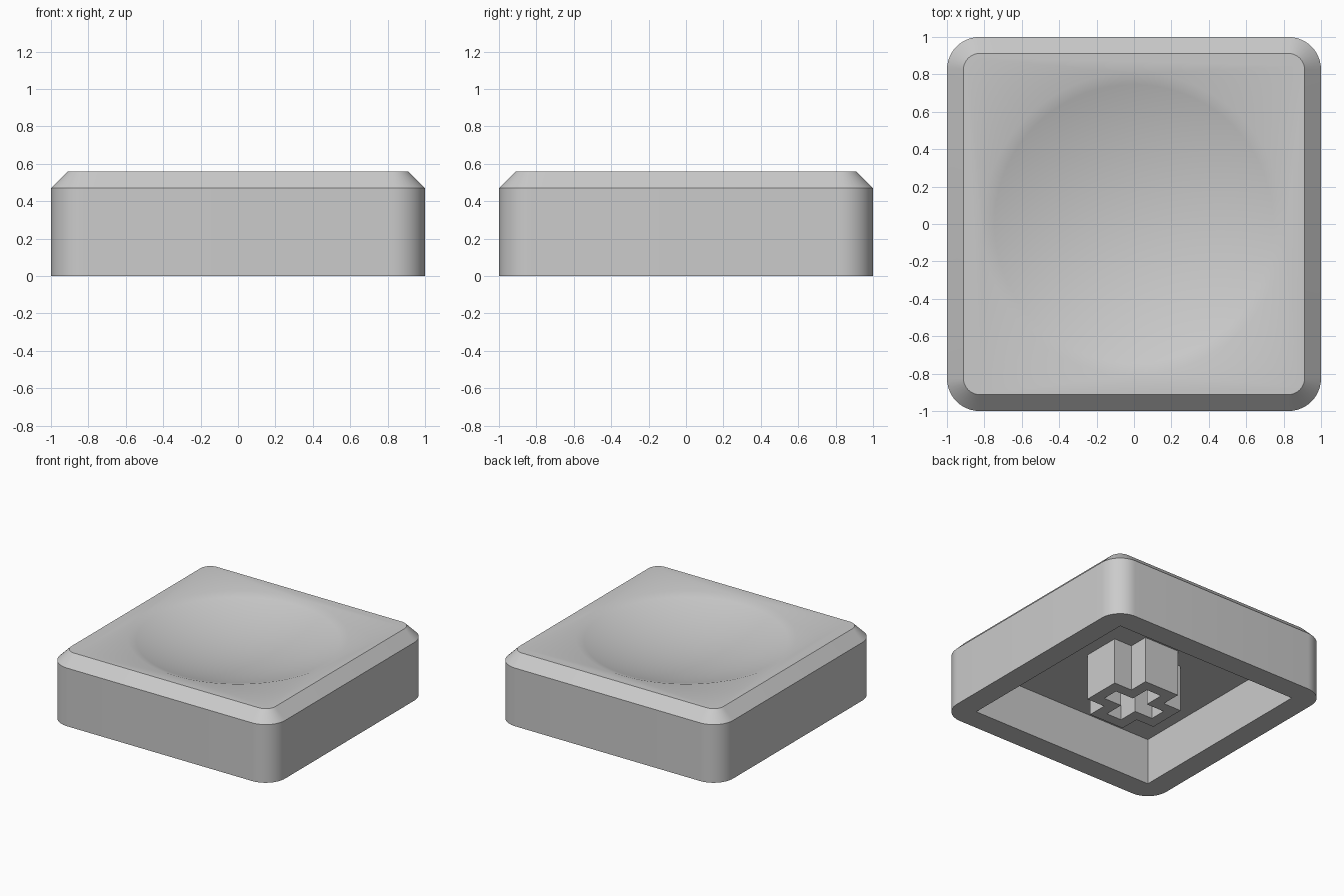
import bpy, bmesh, math

if "Cube" in bpy.data.objects:
    bpy.data.objects.remove(bpy.data.objects["Cube"])

TOP, SHOULDER, ROOF = 0.558, 0.47, 0.373     # key heights
DISH_R, DISH_D = 0.81, 0.14                  # dish rim radius and depth

plastic = bpy.data.materials.new("grey plastic")
plastic.diffuse_color = (0.6, 0.6, 0.6, 1)
plastic.use_nodes = True
plastic.node_tree.nodes["Principled BSDF"].inputs["Base Color"].default_value = plastic.diffuse_color


def add_object(name, bm):
    bmesh.ops.recalc_face_normals(bm, faces=bm.faces)
    mesh = bpy.data.meshes.new(name)
    bm.to_mesh(mesh)
    bm.free()
    mesh.materials.append(plastic)
    obj = bpy.data.objects.new(name, mesh)
    bpy.context.collection.objects.link(obj)
    return obj


def rounded_square(half, radius, steps=12):
    c = half - radius
    pts = []
    for k, (sx, sy) in enumerate([(1, 1), (-1, 1), (-1, -1), (1, -1)]):
        for i in range(steps + 1):
            a = math.pi / 2 * (k + i / steps)
            pts.append((sx * c + radius * math.cos(a), sy * c + radius * math.sin(a)))
    return pts


def plus_outline(w, e):
    quarter = [(e, w), (w, w), (w, e)]
    pts = []
    for _ in range(4):
        pts += quarter
        quarter = [(-y, x) for x, y in quarter]
    return pts


def loft(rings, caps):
    bm = bmesh.new()
    loops = [[bm.verts.new((x, y, z)) for x, y in pts] for pts, z in rings]
    for a, b in zip(loops, loops[1:]):
        n = len(a)
        for i in range(n):
            j = (i + 1) % n
            bm.faces.new((a[i], a[j], b[j], b[i]))
    if caps:
        bm.faces.new(loops[0])
        bm.faces.new(loops[-1])
    return bm


def cut(obj, cutter):
    mod = obj.modifiers.new("cut", 'BOOLEAN')
    mod.operation, mod.solver, mod.object = 'DIFFERENCE', 'EXACT', cutter
    bpy.context.view_layer.objects.active = obj
    bpy.ops.object.modifier_apply(modifier=mod.name)
    bpy.data.objects.remove(cutter)


# Cap shell: rounded square with a chamfered top edge
cap = add_object("cap_shell", loft([
    (rounded_square(1.0, 0.175), 0),
    (rounded_square(1.0, 0.175), SHOULDER),
    (rounded_square(0.912, 0.087), TOP)], True))

# Square hollow underneath
hollow = [(0.82, 0.82), (-0.82, 0.82), (-0.82, -0.82), (0.82, -0.82)]
cut(cap, add_object("hollow_cutter", loft([(hollow, -0.2), (hollow, ROOF)], True)))

# Shallow spherical finger dish
radius = (DISH_R ** 2 + DISH_D ** 2) / (2 * DISH_D)
bm = bmesh.new()
bmesh.ops.create_uvsphere(bm, u_segments=72, v_segments=100, radius=radius)
bmesh.ops.translate(bm, verts=bm.verts, vec=(0, 0, TOP - DISH_D + radius))
cut(cap, add_object("dish_cutter", bm))

# Plus-shaped stem with a cross-shaped socket, hanging from the roof
outer, socket = plus_outline(0.155, 0.315), plus_outline(0.067, 0.228)
stem = add_object("stem", loft([(outer, ROOF), (outer, 0), (socket, 0), (socket, ROOF)], False))

# Smooth rounded surfaces, keep hard edges
for obj in (cap, stem):
    bpy.ops.object.select_all(action='DESELECT')
    obj.select_set(True)
    bpy.context.view_layer.objects.active = obj
    bpy.ops.object.shade_smooth_by_angle(angle=math.radians(30))
